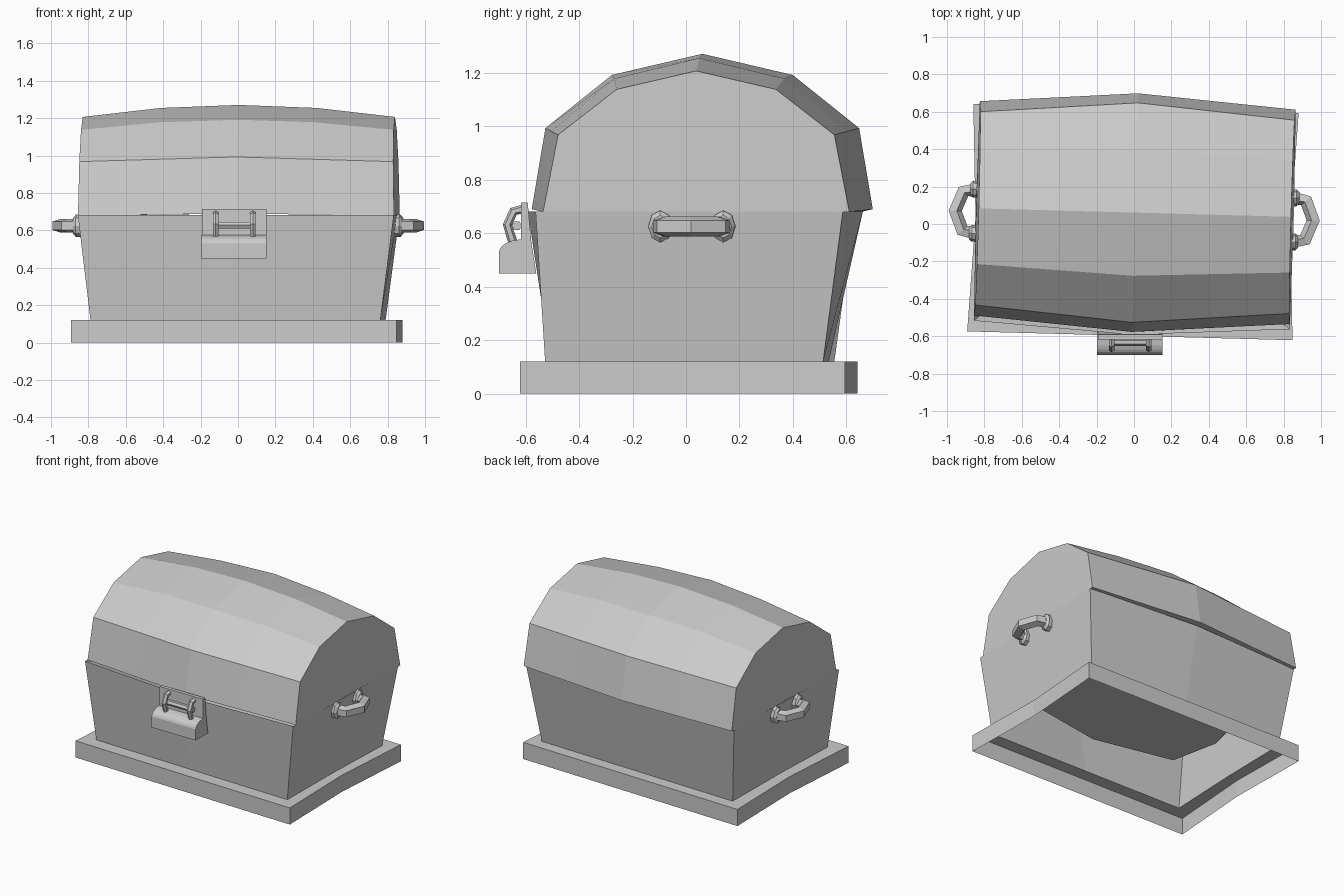
import bpy, bmesh, math
from mathutils import Vector

cube = bpy.data.objects.get("Cube")
if cube:
    bpy.data.objects.remove(cube, do_unlink=True)

TURN = math.radians(-1.55)      # the chest sits slightly askew

GREY = bpy.data.materials.new("plain_grey")
GREY.use_nodes = True
GREY.diffuse_color = (0.6, 0.6, 0.6, 1)
GREY.node_tree.nodes["Principled BSDF"].inputs["Base Color"].default_value = (0.6, 0.6, 0.6, 1)


def finish(name, bm, turn=TURN):
    bmesh.ops.recalc_face_normals(bm, faces=bm.faces[:])
    mesh = bpy.data.meshes.new(name)
    bm.to_mesh(mesh)
    bm.free()
    mesh.materials.append(GREY)
    obj = bpy.data.objects.new(name, mesh)
    obj.rotation_euler.z = turn
    bpy.context.collection.objects.link(obj)


def loft(bm, rings, closed=True, caps=False):
    """Join rows of points with quads and return the rows of vertices."""
    rows = [[bm.verts.new(p) for p in ring] for ring in rings]
    n = len(rows[0])
    for a, b in zip(rows, rows[1:]):
        for i in range(n if closed else n - 1):
            j = (i + 1) % n
            bm.faces.new((a[i], a[j], b[j], b[i]))
    if caps:
        bm.faces.new(rows[0])
        bm.faces.new(rows[-1])
    return rows


def tube(bm, path, normal, radius, sides):
    """Sweep a polygon along a path that lies square to the normal."""
    rings = []
    for i, p in enumerate(path):
        tangent = (path[min(i + 1, len(path) - 1)] - path[max(i - 1, 0)]).normalized()
        side = normal.cross(tangent)
        angles = [2 * math.pi * k / sides for k in range(sides)]
        rings.append([p + radius * (side * math.cos(a) + normal * math.sin(a)) for a in angles])
    loft(bm, rings, caps=True)


def ring(hx, hy, mid_x, mid_y, z, cy=0.0, cx=0.0):
    """Rectangle of four corners and four side midpoints."""
    pts = [(-hx, -hy), (0, -mid_y), (hx, -hy), (mid_x, 0),
           (hx, hy), (0, mid_y), (-hx, hy), (-mid_x, 0)]
    return [(x + cx, y + cy, z) for x, y in pts]


# Base skirt: open underneath, with a flat ledge running in to the body
body_foot = ring(0.775, 0.52, 0.768, 0.52, 0.12, 0.014)
bm = bmesh.new()
loft(bm, [ring(0.87, 0.608, 0.842, 0.608, 0.0, 0.01, -0.006),
          ring(0.87, 0.608, 0.842, 0.608, 0.12, 0.01, -0.006),
          body_foot])
finish("base_skirt", bm)

# Body: flaring walls with a sunken tray inside
bm = bmesh.new()
rows = loft(bm, [body_foot,
                 ring(0.845, 0.575, 0.85, 0.627, 0.682, 0.035, 0.003),
                 ring(0.58, 0.34, 0.66, 0.45, 0.325, 0.02)])
bm.faces.new(rows[-1])
finish("chest_body", bm)

# Barrel lid: faceted arch that swells towards the middle, closed underneath
end = [(-0.573, 0.68), (-0.517, 0.968), (-0.298, 1.138), (0, 1.207)]
middle = [(-0.638, 0.69), (-0.587, 0.993), (-0.338, 1.192), (0, 1.271)]
arch = lambda half: half + [(-y, z) for y, z in half[-2::-1]]
bm = bmesh.new()
columns = []
for x, swell in ((-0.845, 0), (-0.42, 0.5), (0, 1), (0.42, 0.5), (0.845, 0)):
    column = []
    for i, ((ey, ez), (my, mz)) in enumerate(zip(arch(end), arch(middle))):
        rise = 0.75 if swell == 0.5 and i in (2, 3, 4) else swell
        taper = 1 - 0.012 * (ez - 0.68) / 0.53
        column.append((x * taper + 0.003, 0.061 + ey + (my - ey) * swell, ez + (mz - ez) * rise))
    columns.append(column)
loft(bm, columns, caps=True)
finish("barrel_lid", bm)

# Carrying handles: bent five-sided bar between two mounts
UP = Vector((0, 0, 1))
for name, s in (("left_handle", 1), ("right_handle", -1)):
    bm = bmesh.new()
    origin, out = Vector((s * 0.85, 0.045, 0.625)), Vector((s, 0, 0))
    along = UP.cross(out)
    half, depth = 0.118, 0.111
    plan = [(-half, 0), (-half * 0.9, depth * 0.62), (0, depth), (half * 0.9, depth * 0.62), (half, 0)]
    # path runs so that one corner of the section points outward
    tube(bm, [origin + along * t + out * d for t, d in reversed(plan)], -UP, 0.039, 5)
    for side in (-half, half):
        plates = []
        for d, grow in ((-0.02, 1), (0.015, 1), (0.03, 0.7)):
            centre = origin + along * side + out * d
            plates.append([centre + grow * (along * 0.045 * math.cos(a) + UP * 0.06 * math.sin(a))
                           for a in (math.pi / 4 * k for k in range(8))])
        loft(bm, plates, caps=True)
    finish(name, bm)


# Lock: back plate and rounded-top case
def extrude_profile(name, profile, x0, x1):
    bm = bmesh.new()
    loft(bm, [[(x, y, z) for y, z in profile] for x in (x0, x1)], caps=True)
    finish(name, bm, 0)


extrude_profile("lock_plate", [(-0.617, 0.56), (-0.617, 0.715), (-0.592, 0.715), (-0.578, 0.56)],
                -0.193, 0.153)
extrude_profile("lock_case", [(-0.56, 0.45), (-0.70, 0.45), (-0.70, 0.53), (-0.695, 0.543),
                              (-0.685, 0.555), (-0.671, 0.564), (-0.65, 0.572),
                              (-0.62, 0.577), (-0.58, 0.577)], -0.198, 0.153)

# Shackle: two curved legs from plate to case, joined by a crossbar
bm = bmesh.new()
leg = [(-0.61, 0.69), (-0.645, 0.682), (-0.668, 0.632), (-0.655, 0.59), (-0.645, 0.56)]
for x in (-0.12, 0.08):
    tube(bm, [Vector((x, y, z)) for y, z in leg], Vector((1, 0, 0)), 0.017, 6)
tube(bm, [Vector((-0.13, -0.633, 0.628)), Vector((0.09, -0.633, 0.628))], UP, 0.019, 6)
finish("lock_shackle", bm, 0)
